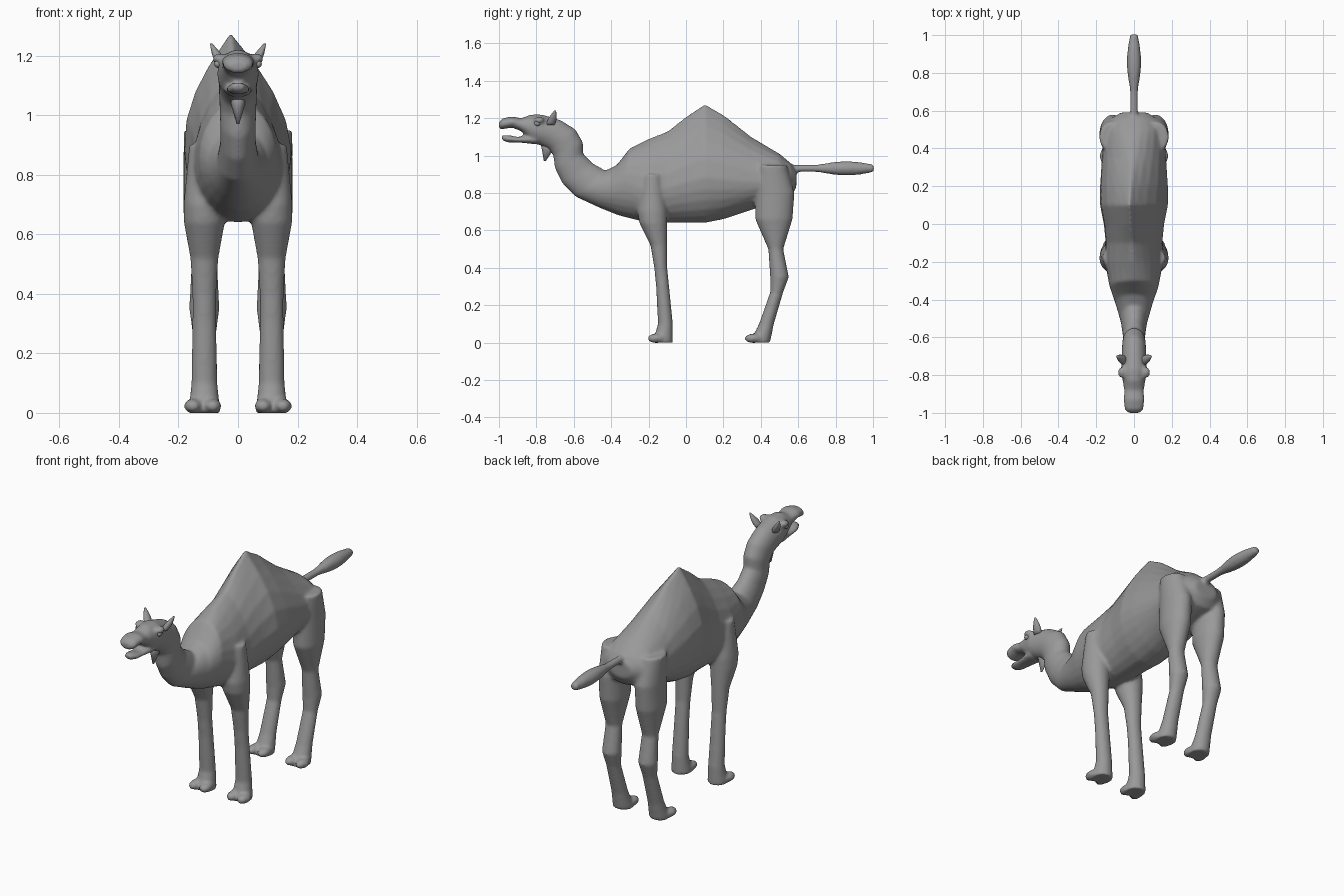
import bpy, bmesh, math
from mathutils import Matrix, Vector

cube = bpy.data.objects.get("Cube")
if cube:
    bpy.data.objects.remove(cube)

GREY = (.32, .32, .32, 1)
hide = bpy.data.materials.new("grey_hide")
hide.use_nodes = True
hide.diffuse_color = GREY
hide.node_tree.nodes["Principled BSDF"].inputs["Base Color"].default_value = GREY


def ring(bm, top, bottom, width, pinch, sides):
    """Rounded section between two points; pinch narrows its upper half."""
    middle = bottom.lerp(top, .5 if pinch == 1 else .38)
    verts = []
    for i in range(sides):
        angle = math.tau * i / sides
        rise, spread = math.sin(angle), math.cos(angle)
        if rise > 0:
            point = middle.lerp(top, rise)
            spread = math.copysign(abs(spread) ** pinch, spread)
            # the hump leans a little to one side
            point.x -= .02 * (pinch - 1) * rise
        else:
            point = middle.lerp(bottom, -rise)
        point.x += width * spread
        verts.append(bm.verts.new(point))
    return verts


def loft(bm, sections, sides=24):
    """Skin sections of (top, bottom, half width, pinch) into a closed tube."""
    loops = [ring(bm, Vector(top), Vector(bottom), width, pinch, sides)
             for top, bottom, width, pinch in sections]
    faces = [bm.faces.new(loops[0]), bm.faces.new(loops[-1])]
    for near, far in zip(loops, loops[1:]):
        for i in range(sides):
            j = (i + 1) % sides
            faces.append(bm.faces.new((near[i], near[j], far[j], far[i])))
    bmesh.ops.recalc_face_normals(bm, faces=faces)


def ball(bm, centre, radii):
    matrix = Matrix.Translation(centre) @ Matrix.Diagonal((*radii, 1))
    bmesh.ops.create_uvsphere(bm, u_segments=16, v_segments=10, radius=1, matrix=matrix)


def slanted(rows):
    """Sections from (top y, top z, bottom y, bottom z, half width)."""
    return [((0, y1, z1), (0, y2, z2), width, 1) for y1, z1, y2, z2, width in rows]


def upright(rows):
    """Trunk sections from (y, top, bottom, half width), sharper where taller."""
    return [((0, y, top), (0, y, bottom), width, 1 + 4.5 * max(0, top - 1))
            for y, top, bottom, width in rows]


def leg_sections(rows, side):
    """Leg sections from (height, front y, back y), width following depth."""
    sections = []
    for z, front, back in rows:
        x = side * .113
        width = min(.015 + .36 * (back - front), .07)
        sections.append(((x, front, z), (x, back, z), width, 1))
    return sections


def finish(bm, name):
    mesh = bpy.data.meshes.new(name)
    bm.to_mesh(mesh)
    bm.free()
    mesh.materials.append(hide)
    for face in mesh.polygons:
        face.use_smooth = True
    part = bpy.data.objects.new(name, mesh)
    bpy.context.collection.objects.link(part)
    return part


# Head and neck, from the nose back to the chest
head_and_neck = slanted([
    (-1, 1.18, -1, 1.15, .03),
    (-.98, 1.2, -.99, 1.14, .05),
    (-.93, 1.21, -.93, 1.15, .056),
    (-.88, 1.2, -.88, 1.13, .052),
    (-.83, 1.22, -.83, 1.08, .06),
    (-.77, 1.22, -.79, 1.06, .07),
    (-.67, 1.19, -.75, 1.04, .065),
    (-.59, 1.14, -.73, 1.03, .064),
    (-.55, 1.07, -.71, 1, .062),
    (-.55, 1.01, -.7, .93, .06),
    (-.5, .96, -.66, .85, .06),
    (-.43, .92, -.59, .78, .07),
    (-.37, .95, -.46, .72, .1),
    (-.3, 1.04, -.36, .68, .13),
])

# Trunk with the hump, from shoulders to rump
trunk = upright([
    (-.2, 1.09, .64, .155),
    (-.1, 1.13, .64, .15),
    (0, 1.21, .64, .16),
    (.1, 1.28, .64, .18),
    (.2, 1.22, .66, .18),
    (.35, 1.1, .71, .17),
    (.5, 1.01, .76, .16),
    (.56, .96, .78, .12),
    (.59, .92, .83, .07),
])

jaw = slanted([
    (-.99, 1.11, -.98, 1.08, .02),
    (-.95, 1.11, -.95, 1.07, .037),
    (-.9, 1.1, -.89, 1.07, .042),
    (-.8, 1.11, -.8, 1.06, .05),
])

front_leg = [
    (.9, -.23, -.13),
    (.7, -.26, -.1),
    (.64, -.25, -.1),
    (.52, -.19, -.1),
    (.4, -.17, -.1),
    (.3, -.16, -.09),
    (.1, -.15, -.07),
    (0, -.18, -.07),
]
hind_leg = [
    (.95, .38, .54),
    (.8, .37, .58),
    (.66, .37, .57),
    (.5, .44, .52),
    (.35, .45, .55),
    (.27, .45, .52),
    (.1, .39, .47),
    (0, .34, .45),
]

# Tail: a thin stalk swelling into a tuft
tail = []
for i in range(14):
    t = i / 13
    swell = max(0, math.sin(math.pi * (t - .35) / .65))
    radius = .02 + .018 * swell
    y = .55 + .455 * t
    tail.append(((0, y, .932 + radius), (0, y, .932 - radius), radius, 1))

# Fuse trunk, neck, head, tail and legs into one smooth skin
bm = bmesh.new()
for sections in (head_and_neck + trunk, jaw, tail):
    loft(bm, sections)
for side in (1, -1):
    for leg in (front_leg, hind_leg):
        loft(bm, leg_sections(leg, side))
        # two splayed toes on each foot
        toe_y = leg[-1][1] + .02
        for splay in (-1, 1):
            ball(bm, (side * .118 + splay * .033, toe_y, .023), (.031, .048, .025))
    # brow ridge
    ball(bm, (side * .062, -.785, 1.19), (.025, .03, .018))
body = finish(bm, "body")
fuse = body.modifiers.new("fuse", 'REMESH')
fuse.mode = 'VOXEL'
fuse.voxel_size = .009
fuse.use_smooth_shade = True
soften = body.modifiers.new("soften", 'SMOOTH')
soften.factor = .5
soften.iterations = 6

# Ears pointing up and outwards, and eyes
for side, label in ((1, "left"), (-1, "right")):
    bm = bmesh.new()
    base, tip = Vector((side * .05, -.725, 1.165)), Vector((side * .09, -.7, 1.24))
    ear = []
    for i in range(8):
        t = i / 7
        centre = base.lerp(tip, t)
        depth = Vector((0, .004 + .02 * math.cos(1.9 * (t - .2)), 0))
        ear.append((centre - depth, centre + depth, depth.y * .8, 1))
    loft(bm, ear, 12)
    finish(bm, label + "_ear")

    bm = bmesh.new()
    ball(bm, (side * .068, -.795, 1.172), (.012, .016, .013))
    finish(bm, label + "_eye")

# Throat tuft hanging under the cheeks
bm = bmesh.new()
loft(bm, slanted([
    (-.78, 1.08, -.7, 1.07, .03),
    (-.77, 1.03, -.71, 1.03, .022),
    (-.76, .97, -.75, .97, .004),
]), 12)
finish(bm, "throat_tuft")
